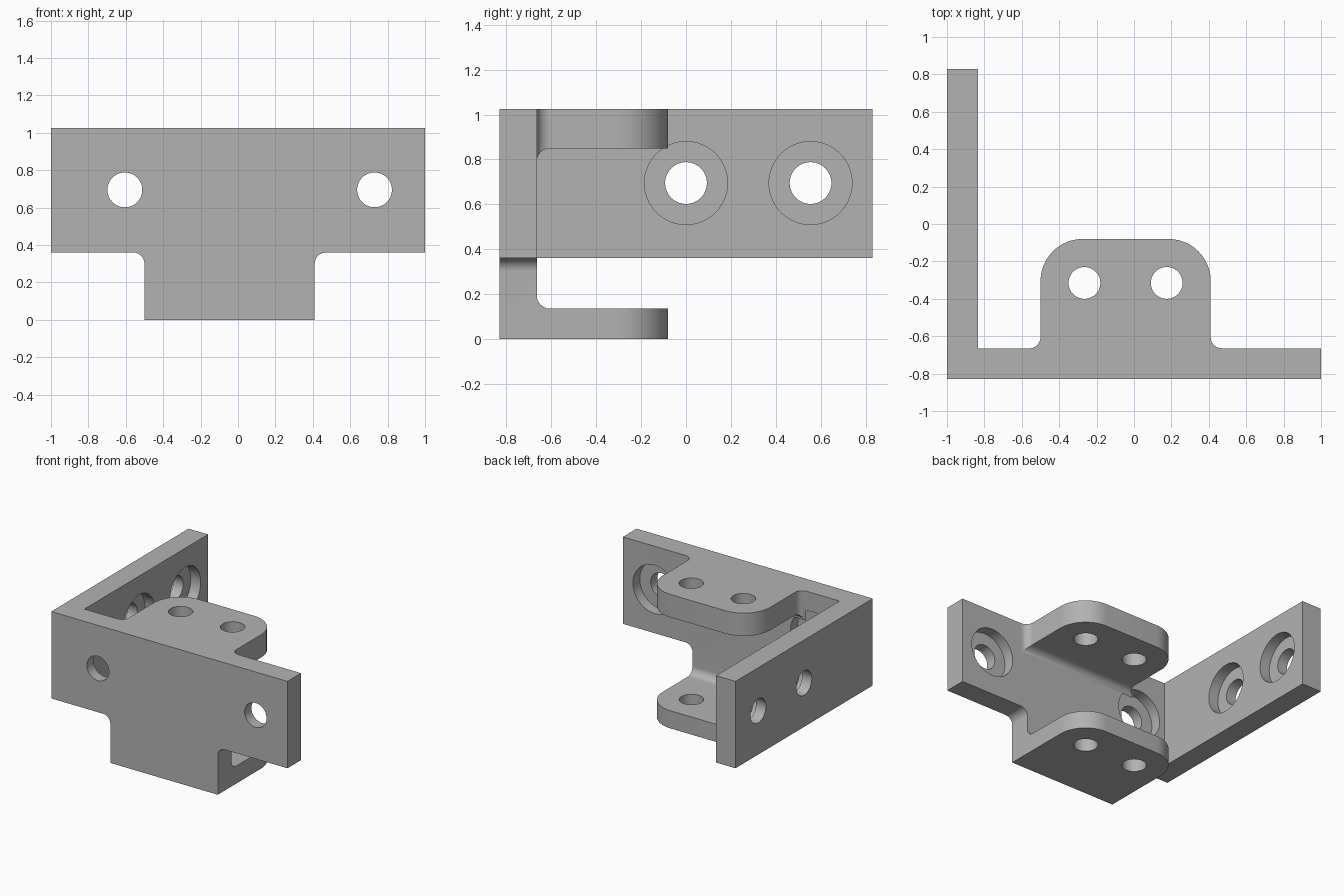
import bpy, bmesh, math
from mathutils import Vector

cube = bpy.data.objects.get("Cube")
if cube:
    bpy.data.objects.remove(cube, do_unlink=True)

grey = bpy.data.materials.new("plain grey")
grey.use_nodes = True
color = (0.45, 0.45, 0.45, 1)
grey.diffuse_color = color
grey.node_tree.nodes["Principled BSDF"].inputs["Base Color"].default_value = color

TOP, LOW = 1.025, 0.36            # height range of the plates
FRONT, INNER = -0.83, -0.665      # front plate, outer and inner face
LEFT, RIGHT = 0.41, -0.5          # sides of the stem and flanges
TIP = -0.08                       # free edge of the flanges
R, BIG = 0.06, 0.225              # small fillet, flange corner


def rounded(corners, steps=12):
    """Outline from right-angled corners (u, v, radius)."""
    out = []
    for i, (u, v, r) in enumerate(corners):
        p = Vector((u, v))
        if not r:
            out.append(p)
            continue
        d1 = (Vector(corners[i - 1][:2]) - p).normalized()
        d2 = (Vector(corners[(i + 1) % len(corners)][:2]) - p).normalized()
        center = p + r * (d1 + d2)
        for k in range(steps + 1):
            t = math.pi / 2 * k / steps
            out.append(center - r * (math.cos(t) * d2 + math.sin(t) * d1))
    return out


def circle(u, v, r, n=64):
    return [Vector((u + r * math.cos(math.tau * k / n), v + r * math.sin(math.tau * k / n)))
            for k in range(n)]


def prism(name, outline, axis, start, end):
    """Extrude an outline along x (y,z), y (x,z) or z (x,y)."""
    place = {"x": lambda p, w: (w, p.x, p.y),
             "y": lambda p, w: (p.x, w, p.y),
             "z": lambda p, w: (p.x, p.y, w)}[axis]
    bm = bmesh.new()
    a = [bm.verts.new(place(p, start)) for p in outline]
    b = [bm.verts.new(place(p, end)) for p in outline]
    bm.faces.new(a)
    bm.faces.new(b)
    for i in range(len(a)):
        j = (i + 1) % len(a)
        bm.faces.new((a[i], a[j], b[j], b[i]))
    bmesh.ops.recalc_face_normals(bm, faces=bm.faces)
    mesh = bpy.data.meshes.new(name)
    bm.to_mesh(mesh)
    bm.free()
    mesh.materials.append(grey)
    obj = bpy.data.objects.new(name, mesh)
    bpy.context.collection.objects.link(obj)
    return obj


def combine(obj, other, operation):
    mod = obj.modifiers.new(operation.lower(), "BOOLEAN")
    mod.operation, mod.object, mod.solver = operation, other, "EXACT"
    bpy.context.view_layer.objects.active = obj
    bpy.ops.object.modifier_apply(modifier=mod.name)
    bpy.data.objects.remove(other, do_unlink=True)


# T-shaped front plate with filleted stem
bracket = prism("mounting_bracket", rounded([
    (-1, TOP, 0), (-1, LOW, 0), (RIGHT, LOW, R), (RIGHT, 0, 0),
    (LEFT, 0, 0), (LEFT, LOW, R), (1, LOW, 0), (1, TOP, 0)]), "y", FRONT, INNER)

# Side plate
side = prism("side_plate", rounded([
    (-1, FRONT, 0), (-0.835, FRONT, 0), (-0.835, 0.83, 0), (-1, 0.83, 0)]), "z", LOW, TOP)
combine(bracket, side, "UNION")

# Upper flange with flared foot, lower flange without
root = INNER - 0.04
upper_outline = rounded([
    (RIGHT - R, root, 0), (RIGHT - R, INNER, 0), (RIGHT, INNER, R), (RIGHT, TIP, BIG),
    (LEFT, TIP, BIG), (LEFT, INNER, R), (LEFT + R, INNER, 0), (LEFT + R, root, 0)])
lower_outline = rounded([
    (RIGHT, root, 0), (RIGHT, TIP, BIG), (LEFT, TIP, BIG), (LEFT, root, 0)])
for name, outline, low, high in (("upper_flange", upper_outline, 0.79, TOP),
                                 ("lower_flange", lower_outline, 0, 0.195)):
    flange = prism(name, outline, "z", low, high)
    # Rounded gap between the flanges
    gap = prism("gap_cutter", rounded([
        (INNER, 0.135, R), (0.2, 0.135, 0), (0.2, 0.85, 0), (INNER, 0.85, R)]), "x", -0.8, 0.8)
    combine(flange, gap, "DIFFERENCE")
    for x in (-0.265, 0.175):
        hole = prism("hole_cutter", circle(x, -0.315, 0.085), "z", -0.1, 1.2)
        combine(flange, hole, "DIFFERENCE")
    combine(bracket, flange, "UNION")

# Counterbored screw holes, opening to the inner faces
HOLE_Z, HOLE_R, BORE_R, DEPTH = 0.695, 0.093, 0.185, 0.083
for axis, face, outside, spots in (("y", INNER, FRONT - 0.1, (-0.605, 0.73)),
                                   ("x", -0.835, -1.1, (0, 0.555))):
    for s in spots:
        hole = prism("hole_cutter", circle(s, HOLE_Z, HOLE_R), axis, outside, face + 0.001)
        combine(bracket, hole, "DIFFERENCE")
        bore = prism("bore_cutter", circle(s, HOLE_Z, BORE_R), axis, face - DEPTH, face + 0.001)
        combine(bracket, bore, "DIFFERENCE")

bpy.ops.object.select_all(action="DESELECT")
bracket.select_set(True)
bpy.context.view_layer.objects.active = bracket
bpy.ops.object.shade_smooth_by_angle(angle=math.radians(30))
